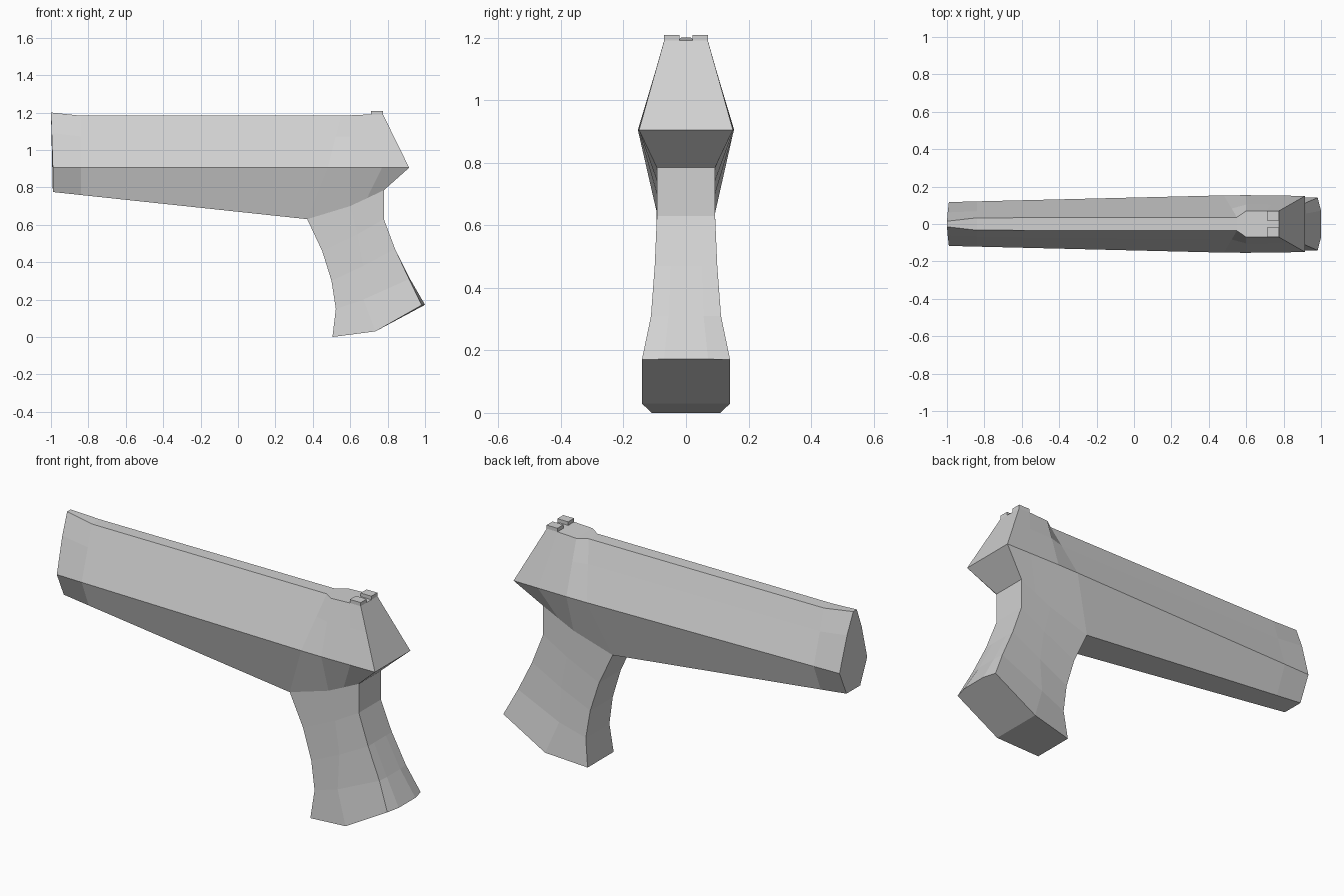
import bpy, bmesh

if "Cube" in bpy.data.objects:
    bpy.data.objects.remove(bpy.data.objects["Cube"])

grey = bpy.data.materials.new("matte grey")
grey.diffuse_color = (0.64, 0.64, 0.64, 1)
grey.use_nodes = True
grey.node_tree.nodes["Principled BSDF"].inputs["Base Color"].default_value = grey.diffuse_color


def finish(name, bm):
    bmesh.ops.recalc_face_normals(bm, faces=bm.faces)
    mesh = bpy.data.meshes.new(name)
    bm.to_mesh(mesh)
    bm.free()
    mesh.materials.append(grey)
    obj = bpy.data.objects.new(name, mesh)
    bpy.context.collection.objects.link(obj)
    return obj


def mirrored_ring(bm, half):
    """Closed ring from a half outline (x, half width, z)."""
    pts = half + [(x, -y, z) for x, y, z in reversed(half)]
    return [bm.verts.new(p) for p in pts]


def bridge(bm, a, b, skip=()):
    n = len(a)
    for i in range(n):
        if i not in skip:
            j = (i + 1) % n
            bm.faces.new((a[i], a[j], b[j], b[i]))


# Barrel housing: top edge, side ridge and bottom edge of each section
MID_Z = 0.905
sections = [
    # top x, z, width     ridge x, width   bottom x, z, width
    ((-1.00, 1.20, 0.015), (-0.99, 0.117), (-0.99, 0.775, 0.058)),
    ((-0.84, 1.183, 0.033), (-0.84, 0.121), (-0.84, 0.759, 0.062)),
    ((0.55, 1.183, 0.036), (0.48, 0.153), (0.37, 0.63, 0.091)),
    ((0.60, 1.185, 0.07), (0.60, 0.154), (0.60, 0.70, 0.093)),
    ((0.71, 1.19, 0.07), (0.77, 0.152), (0.69, 0.742, 0.093)),
    ((0.775, 1.19, 0.07), (0.915, 0.15), (0.78, 0.785, 0.093)),
]
bm = bmesh.new()
rings = []
for i, ((tx, tz, tw), (mx, mw), (bx, bz, bw)) in enumerate(sections):
    f = 0.6
    shoulder = (mx + (tx - mx) * f, mw + (tw - mw) * f, MID_Z + (tz - MID_Z) * f)
    if i == 0:
        shoulder = (-0.996, 0.062, 1.09)
    rings.append(mirrored_ring(bm, [(tx, tw, tz), shoulder, (mx, mw, MID_Z), (bx, bw, bz)]))
for i in range(len(rings) - 1):
    # the underside is left open where the grip joins
    bridge(bm, rings[i], rings[i + 1], skip=(3,) if i >= 2 else ())
bm.faces.new(rings[0])
r = rings[-1]
bm.faces.new((r[0], r[1], r[2], r[5], r[6], r[7]))
bm.faces.new((r[2], r[3], r[4], r[5]))
finish("barrel_housing", bm)

# Grip: slanted rows with front edge, side crease and slightly rounded back
rows = [
    # front x, z, width    side x, z, width     back x, z, width, bulge
    ((0.37, 0.63, 0.091), (0.60, 0.70, 0.093), (0.78, 0.785, 0.093, 0.0)),
    ((0.45, 0.46, 0.092), (0.64, 0.55, 0.094), (0.78, 0.63, 0.093, 0.0)),
    ((0.50, 0.30, 0.095), (0.67, 0.38, 0.101), (0.84, 0.47, 0.10, 0.0)),
    ((0.523, 0.15, 0.10), (0.67, 0.20, 0.115), (0.92, 0.31, 0.112, 0.005)),
    ((0.505, 0.0, 0.11), (0.735, 0.03, 0.141), (1.00, 0.172, 0.141, 0.018)),
]
bm = bmesh.new()
prev = None
for (fx, fz, fw), (sx, sz, sw), (bx, bz, bw, bulge) in rows:
    ring = mirrored_ring(bm, [(fx, fw, fz), (sx, sw, sz),
                              (bx - bulge, bw, bz - bulge * 0.1), (bx, bw * 0.5, bz)])
    if prev:
        bridge(bm, prev, ring)
    prev = ring
# Butt of the grip
bm.faces.new((prev[0], prev[1], prev[6], prev[7]))
bm.faces.new(prev[1:7])
finish("grip", bm)

# Rear sight: two blocks with a notch between them
for side, name in ((1, "left"), (-1, "right")):
    bm = bmesh.new()
    bmesh.ops.create_cube(bm, size=1)
    for v in bm.verts:
        v.co = (0.743 + v.co.x * 0.064, side * (0.045 + v.co.y * 0.05), 1.197 + v.co.z * 0.024)
    finish("rear_sight_" + name, bm)
